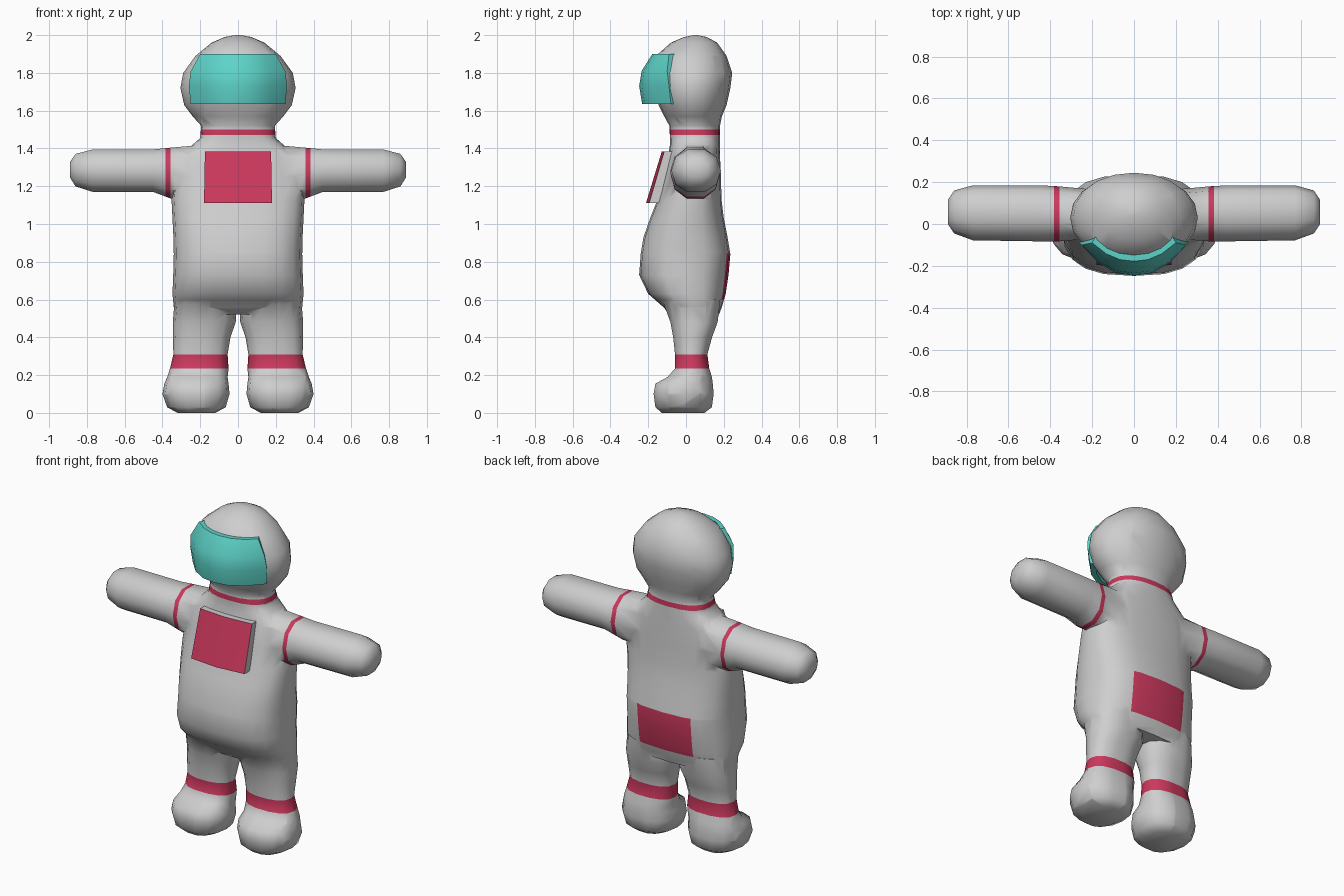
import bpy, bmesh, math
from mathutils import Vector

if "Cube" in bpy.data.objects:
    bpy.data.objects.remove(bpy.data.objects["Cube"])


def material(name, rgb):
    m = bpy.data.materials.new(name)
    m.diffuse_color = (*rgb, 1)
    m.use_nodes = True
    m.node_tree.nodes["Principled BSDF"].inputs["Base Color"].default_value = m.diffuse_color
    return m


GREY = material("suit grey", (0.62, 0.62, 0.62))
RED = material("trim red", (0.60, 0.04, 0.11))
TEAL = material("visor teal", (0.11, 0.65, 0.58))


def make_object(name, bm, mats):
    bmesh.ops.recalc_face_normals(bm, faces=bm.faces[:])
    me = bpy.data.meshes.new(name)
    bm.to_mesh(me)
    bm.free()
    ob = bpy.data.objects.new(name, me)
    bpy.context.collection.objects.link(ob)
    for m in mats:
        me.materials.append(m)
    return ob


def smooth(ob, angle):
    bpy.ops.object.select_all(action='DESELECT')
    ob.select_set(True)
    bpy.context.view_layer.objects.active = ob
    bpy.ops.object.shade_smooth_by_angle(angle=math.radians(angle))


def loft(name, rings, sides, place, power):
    """Closed loft through rings of (station, u0, u1, v0, v1)."""
    bm = bmesh.new()
    loops = []
    for s, u0, u1, v0, v1 in rings:
        loop = []
        for i in range(sides):
            a = math.tau * i / sides
            c, d = math.cos(a), math.sin(a)
            e = 2 / power(s)
            u = (u0 + u1) / 2 + (u1 - u0) / 2 * math.copysign(abs(c) ** e, c)
            v = (v0 + v1) / 2 + (v1 - v0) / 2 * math.copysign(abs(d) ** e, d)
            loop.append(bm.verts.new(place(s, u, v)))
        loops.append(loop)
    for a, b in zip(loops, loops[1:]):
        for i in range(sides):
            j = (i + 1) % sides
            bm.faces.new((a[i], a[j], b[j], b[i]))
    bm.faces.new(loops[0])
    bm.faces.new(loops[-1])
    return make_object(name, bm, [GREY, RED])


# Torso, neck and helmet: height, half width, front, back
trunk = [
    (0.52, 0.325, -0.085, 0.175), (0.56, 0.34, -0.12, 0.19),
    (0.63, 0.347, -0.20, 0.21), (0.73, 0.343, -0.248, 0.225),
    (0.84, 0.34, -0.24, 0.235), (0.93, 0.342, -0.225, 0.22),
    (1.03, 0.347, -0.19, 0.20), (1.13, 0.352, -0.15, 0.188),
    (1.25, 0.345, -0.12, 0.185), (1.36, 0.31, -0.095, 0.18),
    (1.42, 0.24, -0.085, 0.18), (1.455, 0.20, -0.085, 0.18),
    (1.52, 0.195, -0.088, 0.18), (1.57, 0.24, -0.115, 0.19),
    (1.63, 0.285, -0.145, 0.215), (1.72, 0.305, -0.175, 0.235),
    (1.80, 0.29, -0.18, 0.245), (1.89, 0.225, -0.16, 0.215),
    (1.96, 0.14, -0.08, 0.165), (1.99, 0.07, -0.01, 0.11),
    (2.0, 0.015, 0.04, 0.06),
]
body = loft("suit_body", [(z, -w, w, f, b) for z, w, f, b in trunk], 20,
            lambda s, u, v: (u, v, s),
            lambda z: 2.1 if z > 1.5 else 2.7)

# Leg and boot: height, inner, outer, front, back
leg = [
    (0.0, 0.12, 0.32, -0.13, 0.10), (0.03, 0.065, 0.375, -0.165, 0.14),
    (0.10, 0.045, 0.40, -0.175, 0.15), (0.155, 0.05, 0.39, -0.165, 0.145),
    (0.19, 0.055, 0.375, -0.10, 0.14), (0.235, 0.05, 0.36, -0.06, 0.125),
    (0.31, 0.055, 0.342, -0.06, 0.115), (0.40, 0.04, 0.345, -0.07, 0.14),
    (0.48, 0.012, 0.345, -0.085, 0.17), (0.60, 0.008, 0.335, -0.13, 0.185),
]
# Arm and mitten: distance out, back/front, bottom/top
arm = [
    (0.20, -0.07, 0.165, 1.12, 1.425), (0.36, -0.083, 0.18, 1.13, 1.41),
    (0.45, -0.083, 0.185, 1.165, 1.40), (0.77, -0.078, 0.185, 1.165, 1.40),
    (0.86, -0.045, 0.16, 1.195, 1.375), (0.89, 0.0, 0.115, 1.245, 1.33),
]
limbs = []
for side, tag in ((1, "left"), (-1, "right")):
    limbs.append(loft(tag + "_leg", leg, 14,
                      lambda s, u, v: (side * u, v, s), lambda z: 2.4))
    limbs.append(loft(tag + "_arm", arm, 10,
                      lambda s, u, v: (side * s, u, v), lambda z: 2.2))

# Fuse limbs into the body
for limb in limbs:
    bpy.context.view_layer.objects.active = body
    mod = body.modifiers.new("fuse", 'BOOLEAN')
    mod.operation = 'UNION'
    mod.solver = 'EXACT'
    mod.object = limb
    bpy.ops.object.modifier_apply(modifier=mod.name)
    bpy.data.objects.remove(limb)

# Cut trim bands and the rear patch into the suit, then colour them
bm = bmesh.new()
bm.from_mesh(body.data)
cuts = [('z', h) for h in (0.235, 0.31, 0.60, 0.845, 1.47, 1.50)]
cuts += [('x', s * d) for d in (0.18, 0.357, 0.383) for s in (-1, 1)]
for axis, d in cuts:
    n = Vector((1, 0, 0)) if axis == 'x' else Vector((0, 0, 1))
    bmesh.ops.bisect_plane(bm, geom=bm.verts[:] + bm.edges[:] + bm.faces[:],
                           plane_co=n * d, plane_no=n, dist=1e-5)
for f in bm.faces:
    x, y, z = f.calc_center_median()
    band = 0.235 < z < 0.31 or 1.47 < z < 1.50
    cuff = 0.357 < abs(x) < 0.383 and z > 1.05
    patch = abs(x) < 0.18 and 0.60 < z < 0.845 and y > 0.08
    f.material_index = 1 if band or cuff or patch else 0
bm.to_mesh(body.data)
bm.free()
smooth(body, 65)


def curved_plate(name, rows, cols, bulge, depth, mats):
    """Curved sheet of (z, half width, middle y, edge y) rows, thickened back."""
    bm = bmesh.new()
    sheets = []
    for back in (0, 1):
        grid = []
        for z, w, ym, ye in rows:
            line = []
            for i in range(cols):
                t = 2 * i / (cols - 1) - 1
                y = ye + (ym - ye) * (1 - abs(t) ** bulge)
                line.append(bm.verts.new((w * t * (1 - 0.08 * back * (bulge > 1)),
                                          y + depth * back, z)))
            grid.append(line)
        sheets.append(grid)
    for k, g in enumerate(sheets):
        for a, b in zip(g, g[1:]):
            for i in range(cols - 1):
                f = bm.faces.new((a[i], a[i + 1], b[i + 1], b[i]))
                f.material_index = 0 if k == 0 else len(mats) - 1
    front, rear = sheets
    rim = lambda g: (g[0] + [r[-1] for r in g[1:]] + g[-1][-2::-1]
                     + [r[0] for r in g[-2:0:-1]])
    a, b = rim(front), rim(rear)
    for i in range(len(a)):
        j = (i + 1) % len(a)
        f = bm.faces.new((a[i], a[j], b[j], b[i]))
        f.material_index = len(mats) - 1
    return make_object(name, bm, mats)


# Visor
visor = curved_plate("visor", [
    (1.635, 0.25, -0.232, -0.08), (1.73, 0.26, -0.248, -0.09),
    (1.81, 0.25, -0.235, -0.10), (1.90, 0.20, -0.178, -0.09)],
    7, 2.2, 0.03, [TEAL])
smooth(visor, 35)

# Chest pack with a red face
pack = curved_plate("chest_pack", [
    (1.11, 0.18, -0.212, -0.195), (1.385, 0.175, -0.128, -0.115)],
    3, 1, 0.05, [RED, GREY])
smooth(pack, 30)
